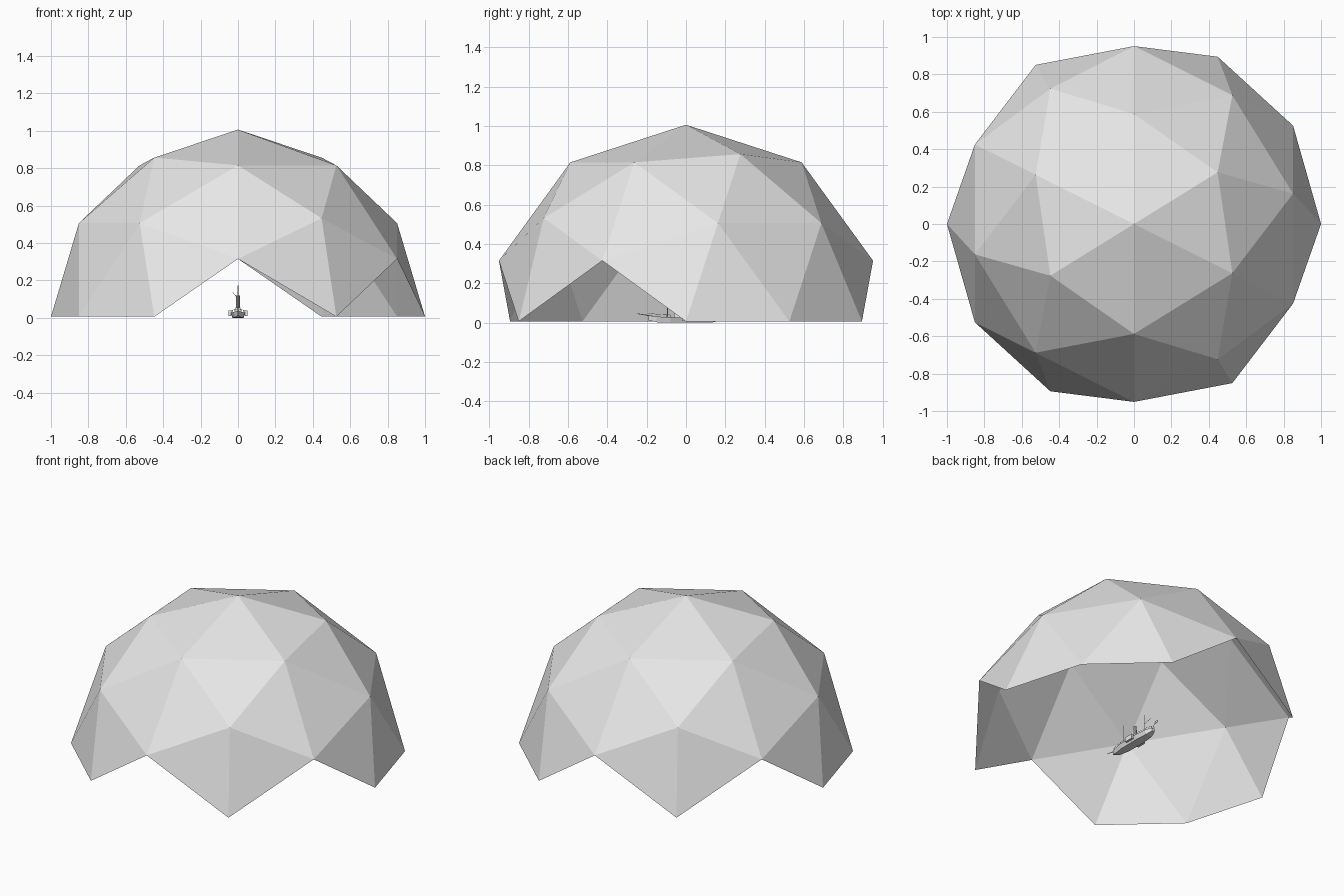
import bpy, bmesh, math
from mathutils import Matrix, Vector

cube = bpy.data.objects.get("Cube")
if cube:
    bpy.data.objects.remove(cube, do_unlink=True)

grey = bpy.data.materials.new("light_grey")
grey.use_nodes = True
grey.diffuse_color = (0.8, 0.8, 0.8, 1)
grey.node_tree.nodes["Principled BSDF"].inputs["Base Color"].default_value = (0.8, 0.8, 0.8, 1)


def finish(name, bm):
    """Turn a bmesh into a named, flat shaded object."""
    mesh = bpy.data.meshes.new(name)
    bm.to_mesh(mesh)
    bm.free()
    mesh.materials.append(grey)
    obj = bpy.data.objects.new(name, mesh)
    bpy.context.collection.objects.link(obj)
    return obj


def box(name, size, centre):
    bm = bmesh.new()
    bmesh.ops.create_cube(bm, size=1)
    bmesh.ops.scale(bm, vec=size, verts=bm.verts)
    bmesh.ops.translate(bm, vec=centre, verts=bm.verts)
    return finish(name, bm)


def rod(name, start, end, r1, r2, sides=6):
    a, b = Vector(start), Vector(end)
    bm = bmesh.new()
    bmesh.ops.create_cone(bm, cap_ends=True, segments=sides, radius1=r1, radius2=r2,
                          depth=(b - a).length)
    turn = Vector((0, 0, 1)).rotation_difference(b - a).to_matrix().to_4x4()
    bmesh.ops.transform(bm, matrix=Matrix.Translation((a + b) / 2) @ turn, verts=bm.verts)
    return finish(name, bm)


# Faceted dome: whole triangles of a sphere above the ground, edge midpoint at the top
bm = bmesh.new()
bmesh.ops.create_icosphere(bm, subdivisions=2, radius=1)
a = math.radians(18)
basis = Matrix(((0, 0, 1), (math.sin(a), -math.cos(a), 0), (math.cos(a), math.sin(a), 0)))
bmesh.ops.transform(bm, matrix=basis.to_4x4(), verts=bm.verts)
bmesh.ops.delete(bm, geom=[v for v in bm.verts if v.co.z < -0.01], context='VERTS')
bmesh.ops.translate(bm, vec=(0, 0, 0.006), verts=bm.verts)
finish("dome", bm)

# Ship hull: lofted stations from bow to stern (y, half width, keel height, deck height)
stations = [(-0.19, 0.004, 0.012, 0.036), (-0.15, 0.024, 0.002, 0.031), (-0.08, 0.04, 0, 0.027),
            (0.06, 0.042, 0, 0.026), (0.14, 0.032, 0.002, 0.029), (0.18, 0.014, 0.012, 0.033)]
bm = bmesh.new()
rings = []
for y, w, low, top in stations:
    section = [(-w, top), (-w * 0.7, low), (w * 0.7, low), (w, top)]
    rings.append([bm.verts.new((x, y, z)) for x, z in section])
for r, s in zip(rings, rings[1:]):
    for i in range(4):
        j = (i + 1) % 4
        bm.faces.new((r[i], r[j], s[j], s[i]))
bm.faces.new(rings[0])
bm.faces.new(rings[-1])
bmesh.ops.recalc_face_normals(bm, faces=bm.faces)
finish("ship_hull", bm)

# Cabin, wheelhouse, funnel and side boxes
box("cabin", (0.04, 0.16, 0.014), (0, 0.02, 0.034))
box("wheelhouse", (0.026, 0.03, 0.016), (0, -0.045, 0.047))
rod("funnel", (0, 0.01, 0.04), (0, 0.01, 0.12), 0.011, 0.01, 10)
for side, x in (("left", 1), ("right", -1)):
    box(side + "_side_box", (0.014, 0.06, 0.03), (x * 0.045, 0.01, 0.024))

# Masts, bowsprit and flag
for name, y, top in (("front_mast", -0.095, 0.172), ("rear_mast", 0.095, 0.16)):
    rod(name, (0, y, 0.025), (0, y, top), 0.003, 0.002)
rod("boom", (0, 0.095, 0.1), (-0.03, 0.12, 0.14), 0.0015, 0.001)
rod("bowsprit", (0, -0.17, 0.033), (0, -0.25, 0.046), 0.003, 0.0015)
rod("flag_pole", (0, 0.17, 0.03), (0, 0.2, 0.075), 0.002, 0.001)
box("flag", (0.002, 0.025, 0.014), (0, 0.21, 0.066))

# Railings along both deck edges
for side, x in (("left", 1), ("right", -1)):
    edge = [(x * w * 0.9, y, top) for y, w, low, top in stations]
    for n, (p, q) in enumerate(zip(edge, edge[1:])):
        lift = lambda c: (c[0], c[1], c[2] + 0.012)
        rod(f"{side}_rail_{n}", lift(p), lift(q), 0.001, 0.001, 4)
        rod(f"{side}_rail_post_{n}", q, lift(q), 0.001, 0.001, 4)
